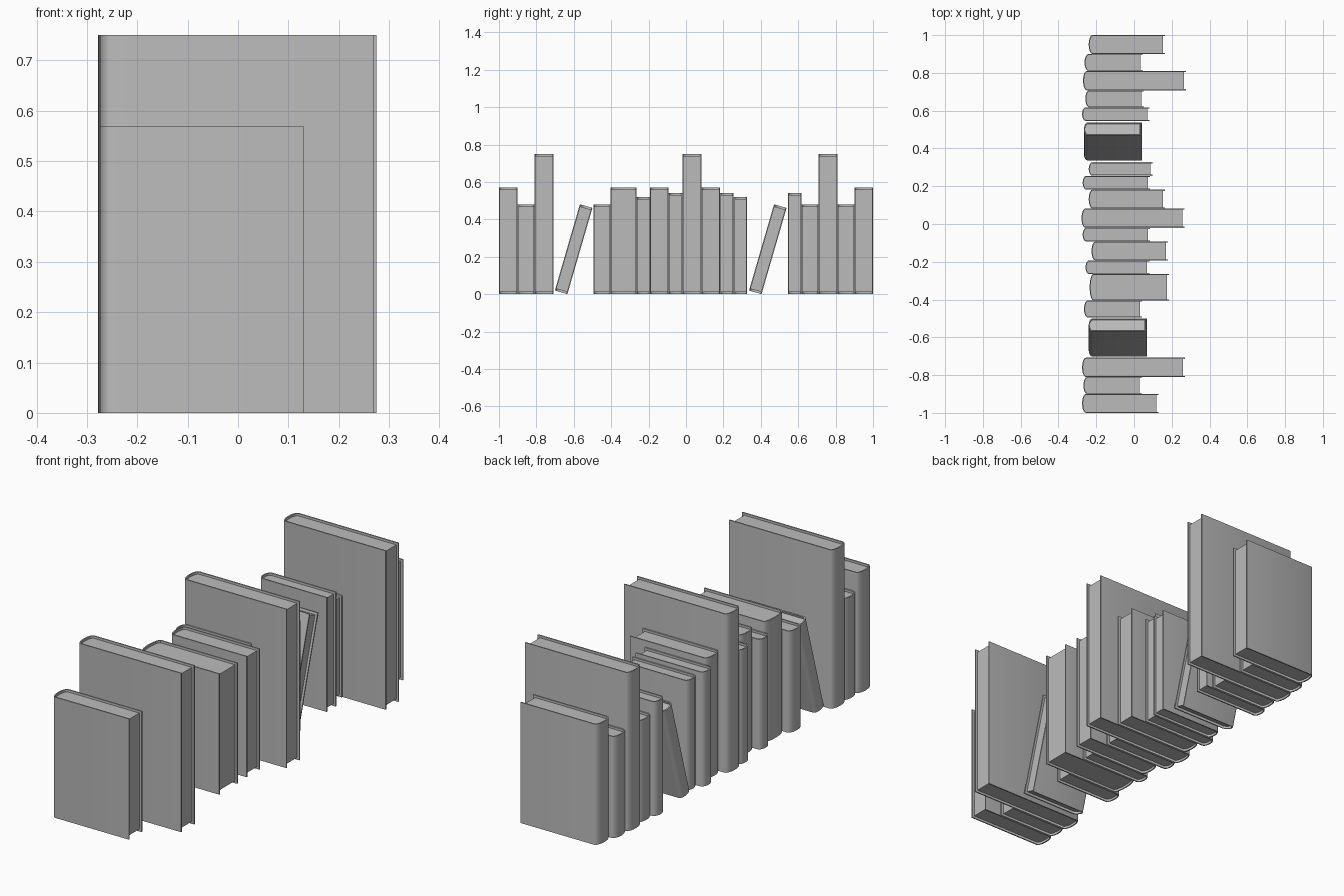
import bpy, bmesh, math

cube = bpy.data.objects.get("Cube")
if cube:
    bpy.data.objects.remove(cube, do_unlink=True)

grey = bpy.data.materials.new("plain_grey")
grey.use_nodes = True
grey.diffuse_color = (0.5, 0.5, 0.5, 1)
grey.node_tree.nodes["Principled BSDF"].inputs["Base Color"].default_value = (0.5, 0.5, 0.5, 1)

BOARD = 0.006    # cover thickness
BULGE = 0.02     # spine roundness
INSET = 0.011    # page block set back from the cover edges
STEPS = 10       # spine segments

# thickness, depth, height of each book size
SIZES = {
    "large": (0.102, 0.545, 0.75),
    "thick": (0.14, 0.42, 0.57),
    "medium": (0.10, 0.405, 0.57),
    "slim": (0.073, 0.357, 0.54),
    "thin": (0.072, 0.338, 0.52),
    "small": (0.09, 0.308, 0.48),
    "leaning": (0.07, 0.308, 0.48),
}


def outline(t, depth, inset):
    """U shape seen from above: fore-edge, round spine, fore-edge."""
    half = t / 2 - inset
    pts = [(depth, -t / 2 - half)]
    for i in range(STEPS + 1):
        a = math.pi * (i / STEPS - 0.5)
        pts.append((BULGE - (BULGE - inset) * math.cos(a), -t / 2 + half * math.sin(a)))
    return pts + [(depth, -t / 2 + half)]


def add_object(name, bm, place, tilt):
    bmesh.ops.recalc_face_normals(bm, faces=bm.faces)
    mesh = bpy.data.meshes.new(name)
    bm.to_mesh(mesh)
    bm.free()
    mesh.materials.append(grey)
    ob = bpy.data.objects.new(name, mesh)
    bpy.context.collection.objects.link(ob)
    ob.location = place
    ob.rotation_euler.x = -tilt
    bpy.ops.object.select_all(action="DESELECT")
    ob.select_set(True)
    bpy.context.view_layer.objects.active = ob
    bpy.ops.object.shade_smooth_by_angle(angle=math.radians(35))


def extrude_up(bm, height):
    res = bmesh.ops.extrude_face_region(bm, geom=bm.faces[:])
    verts = [g for g in res["geom"] if isinstance(g, bmesh.types.BMVert)]
    bmesh.ops.translate(bm, verts=verts, vec=(0, 0, height))


def book(number, size, x, y, tilt=0):
    """Book whose spine is at x and whose +y cover foot is at y."""
    t, depth, height = SIZES[size]
    # Cover: boards and rounded spine in one strip
    bm = bmesh.new()
    outer = [bm.verts.new((*p, 0)) for p in outline(t, depth, 0)]
    inner = [bm.verts.new((*p, 0)) for p in outline(t, depth, BOARD)]
    for i in range(len(outer) - 1):
        bm.faces.new((outer[i], outer[i + 1], inner[i + 1], inner[i]))
    extrude_up(bm, height)
    add_object(f"book_{number}_cover", bm, (x, y, 0), tilt)
    # Page block
    bm = bmesh.new()
    bm.faces.new([bm.verts.new((*p, INSET)) for p in outline(t, depth - INSET, BOARD)])
    extrude_up(bm, height - 2 * INSET)
    add_object(f"book_{number}_pages", bm, (x, y, 0), tilt)


# Upright groups: starting y, then each book's size and spine position
GROUPS = [
    (-1.0, [("medium", -0.275), ("small", -0.268), ("large", -0.275)]),
    (-0.495, [("small", -0.265), ("thick", -0.235), ("thin", -0.257),
              ("medium", -0.225), ("slim", -0.272), ("large", -0.278),
              ("medium", -0.24), ("slim", -0.272), ("thin", -0.24)]),
    (0.545, [("slim", -0.275), ("small", -0.258), ("large", -0.27),
             ("small", -0.262), ("medium", -0.24)]),
]
number = 0
for y, row in GROUPS:
    for size, x in row:
        number += 1
        y += SIZES[size][0]
        book(number, size, x, y)

# Leaning books
for x, y in ((-0.24, -0.634), (-0.265, 0.404)):
    number += 1
    book(number, "leaning", x, y, math.radians(16.2))
